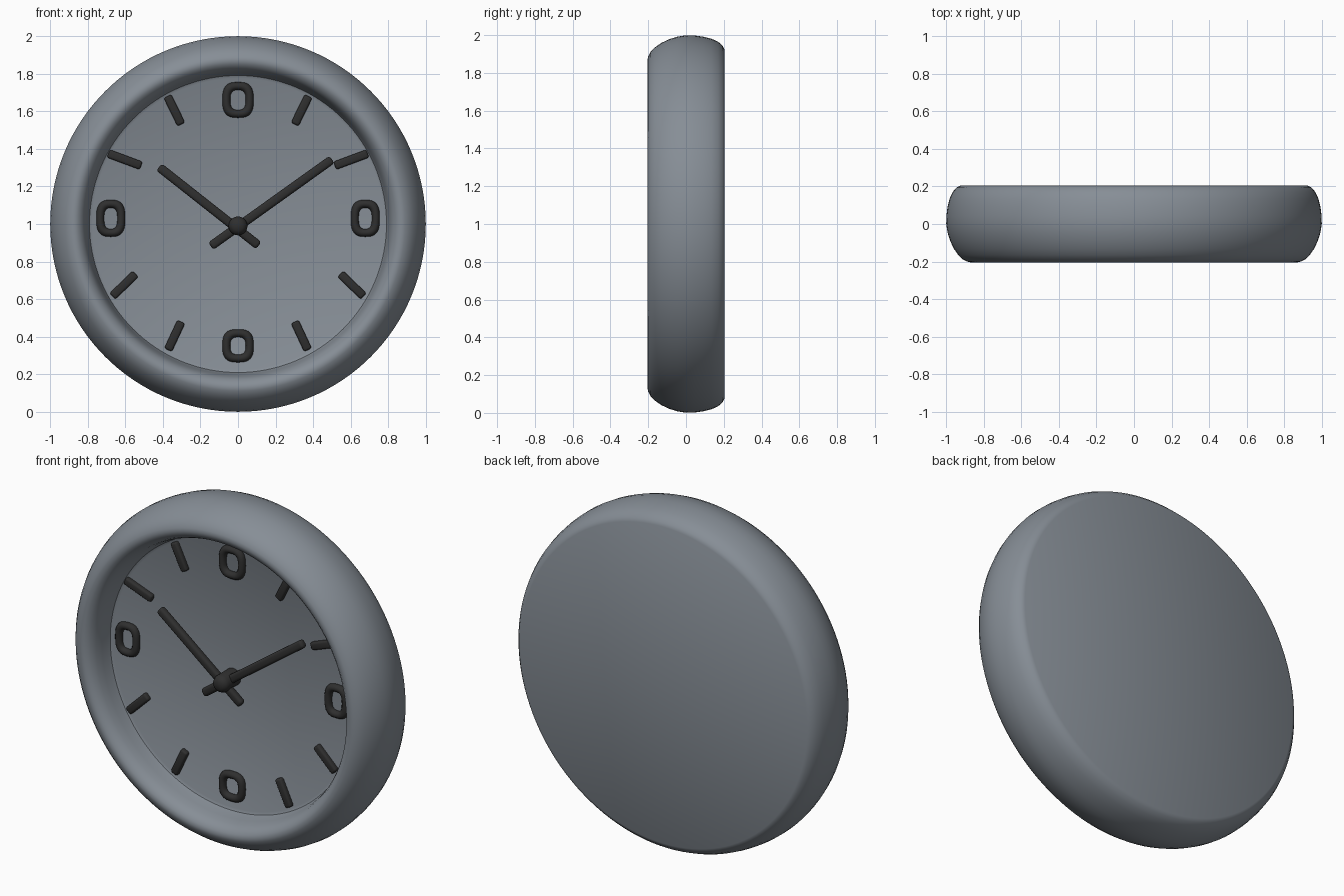
import bpy, bmesh, math
from mathutils import Matrix, Vector

if "Cube" in bpy.data.objects:
    bpy.data.objects.remove(bpy.data.objects["Cube"])


def material(name, rgb):
    m = bpy.data.materials.new(name)
    m.diffuse_color = (*rgb, 1)
    m.use_nodes = True
    m.node_tree.nodes["Principled BSDF"].inputs["Base Color"].default_value = m.diffuse_color
    return m


GREY = material("blue grey", (0.24, 0.27, 0.305))
DARK = material("near black", (0.028, 0.028, 0.028))
FACE_Y = -0.045   # depth of the dial surface


def finish(name, bm, mat, angle=40):
    bmesh.ops.recalc_face_normals(bm, faces=bm.faces)
    me = bpy.data.meshes.new(name)
    bm.to_mesh(me)
    bm.free()
    me.materials.append(mat)
    me.shade_smooth()
    me.set_sharp_from_angle(angle=math.radians(angle))
    ob = bpy.data.objects.new(name, me)
    bpy.context.collection.objects.link(ob)
    return ob


def lathe(name, profile, mat, centre, steps, angle=40):
    """Spin (radius, y) points about the front-back axis."""
    bm = bmesh.new()
    vs = [bm.verts.new((r, y, 0)) for r, y in profile]
    edges = [bm.edges.new(p) for p in zip(vs, vs[1:])]
    bmesh.ops.spin(bm, geom=vs + edges, cent=(0, 0, 0), axis=(0, 1, 0),
                   angle=math.tau, steps=steps)
    bmesh.ops.remove_doubles(bm, verts=bm.verts, dist=1e-4)
    bmesh.ops.translate(bm, verts=bm.verts, vec=centre)
    return finish(name, bm, mat, angle)


def bar(name, a, b, width, y_front, y_back, bevel=0.012):
    """Rounded bar between two (x, z) points on the dial."""
    d = Vector((b[0] - a[0], 0, b[1] - a[1]))
    bm = bmesh.new()
    bmesh.ops.create_cube(bm, size=1)
    bmesh.ops.scale(bm, verts=bm.verts, vec=(d.length, y_back - y_front, width))
    bmesh.ops.bevel(bm, geom=bm.edges[:], offset=bevel, segments=3,
                    profile=0.5, affect='EDGES')
    bmesh.ops.transform(bm, verts=bm.verts, matrix=Matrix.Translation(
        ((a[0] + b[0]) / 2, (y_front + y_back) / 2, (a[1] + b[1]) / 2))
        @ Matrix.Rotation(-math.atan2(d.z, d.x), 4, 'Y'))
    return finish(name, bm, DARK, 50)


def oblong_ring(name, x, z, half_w, half_h, t=0.021, n=32, m=12):
    """Rounded-rectangle ring with a round section, half sunk in the dial."""
    bm = bmesh.new()
    rings = []
    for i in range(n):
        u = math.tau * i / n
        c = math.copysign(abs(math.cos(u)) ** 0.7, math.cos(u))
        s = math.copysign(abs(math.sin(u)) ** 0.7, math.sin(u))
        ring = []
        for j in range(m):
            v = math.tau * j / m
            k = t * math.cos(v)
            ring.append(bm.verts.new((x + (half_w - t + k) * c,
                                      FACE_Y - 0.005 + 0.024 * math.sin(v),
                                      z + (half_h - t + k) * s)))
        rings.append(ring)
    for i in range(n):
        p, q = rings[i], rings[(i + 1) % n]
        for j in range(m):
            bm.faces.new((p[j], p[(j + 1) % m], q[(j + 1) % m], q[j]))
    return finish(name, bm, DARK, 180)


# Case: recessed dial, rounded rim, flat back
case_profile = [
    (0, FACE_Y), (0.775, FACE_Y), (0.79, -0.052), (0.797, -0.075),
    (0.803, -0.11), (0.813, -0.15), (0.828, -0.18), (0.85, -0.198),
    (0.87, -0.204), (0.888, -0.2), (0.912, -0.187), (0.935, -0.165),
    (0.958, -0.132), (0.978, -0.09), (0.992, -0.045), (0.999, 0.0),
    (0.998, 0.045), (0.992, 0.09), (0.981, 0.135), (0.965, 0.17),
    (0.945, 0.193), (0.925, 0.204), (0, 0.204)]
lathe("case", case_profile, GREY, (0, 0, 1.0), 128)

# Ring markers at the four quarters
oblong_ring("ring_marker_top", 0, 1.66, 0.083, 0.095)
oblong_ring("ring_marker_bottom", 0, 0.352, 0.083, 0.088)
for side, sx in (("left", -1), ("right", 1)):
    oblong_ring("ring_marker_" + side, sx * 0.677, 1.03, 0.077, 0.098)

# Bar markers between the quarters, mirrored left and right
bars = [((0.375, 1.68), (0.302, 1.53)), ((0.69, 1.375), (0.515, 1.31)),
        ((0.668, 0.615), (0.545, 0.735)), ((0.372, 0.33), (0.302, 0.48))]
for i, (a, b) in enumerate(bars, 1):
    for side, sx in (("left", -1), ("right", 1)):
        bar(f"bar_marker_{side}_{i}", (sx * a[0], a[1]), (sx * b[0], b[1]),
            0.045, -0.07, -0.025)

# Hands and the domed centre pin
bar("short_hand", (-0.42, 1.303), (0.11, 0.885), 0.048, -0.142, -0.1, 0.016)
bar("long_hand", (0.5, 1.343), (-0.145, 0.882), 0.048, -0.128, -0.086, 0.016)
lathe("centre_pin", [(0, -0.185), (0.025, -0.182), (0.042, -0.17),
                     (0.05, -0.15), (0.05, -0.03), (0, -0.03)],
      DARK, (0, 0, 0.99), 32)
